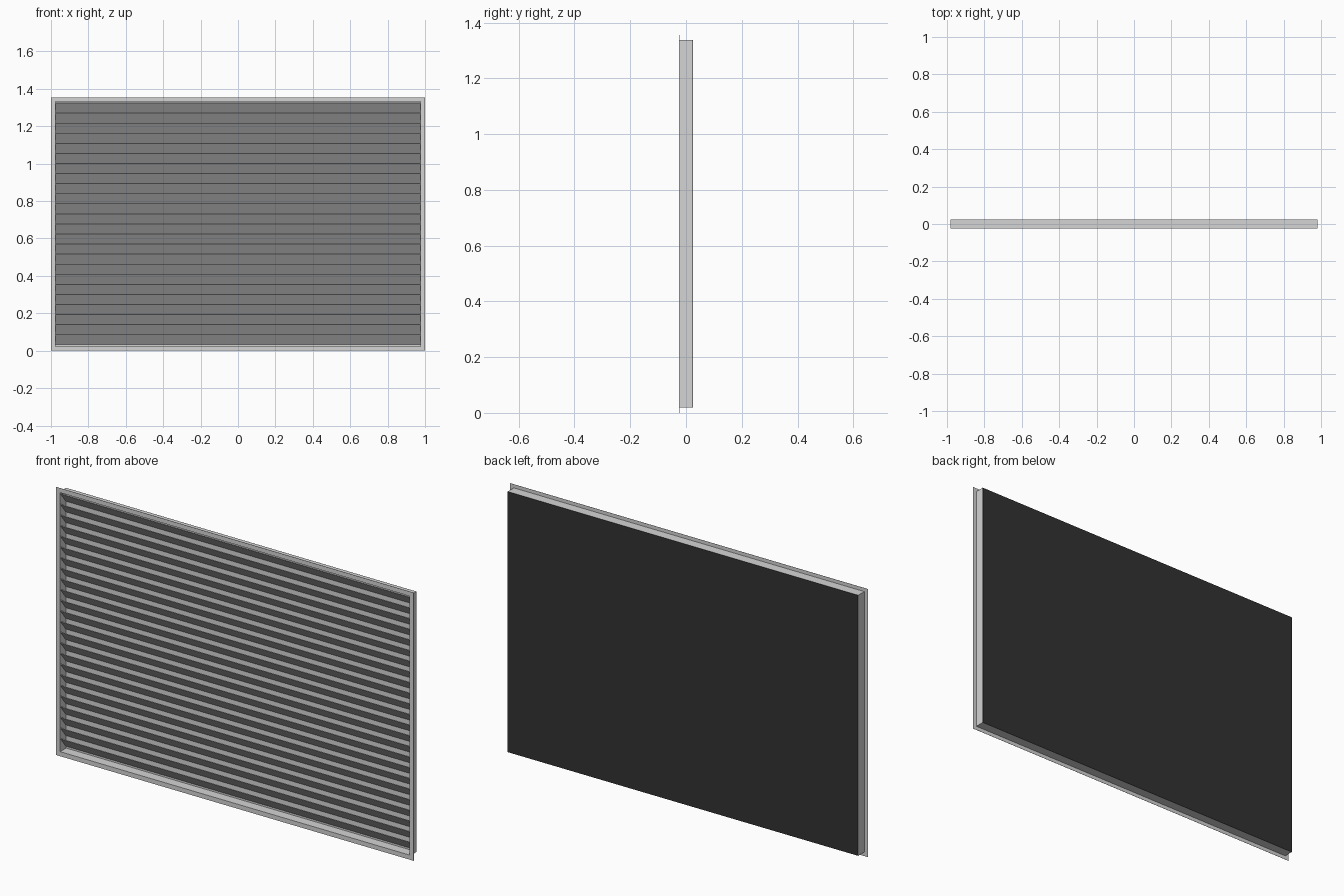
import bpy
import math

W, H = 1.0, 1.355              # half width and height of the flange
BW, B0, B1 = 0.98, 0.02, 1.337  # half width, bottom and top of the box
FRONT, BACK = -0.025, 0.025
T = 0.003                      # sheet thickness

cube = bpy.data.objects.get("Cube")
if cube:
    bpy.data.objects.remove(cube)


def material(name, value):
    m = bpy.data.materials.new(name)
    m.use_nodes = True
    colour = (value, value, value, 1)
    m.diffuse_color = colour
    m.node_tree.nodes["Principled BSDF"].inputs["Base Color"].default_value = colour
    return m


grey = material("light grey metal", 0.66)
dark = material("dark backing", 0.032)


def box(name, lo, hi, mat):
    size = [b - a for a, b in zip(lo, hi)]
    bpy.ops.mesh.primitive_cube_add(size=1, location=[(a + b) / 2 for a, b in zip(lo, hi)])
    ob = bpy.context.object
    ob.name = name
    ob.scale = size
    bpy.ops.object.transform_apply(location=False, rotation=False, scale=True)
    ob.data.materials.append(mat)
    return ob


def ring(name, half, low, high, border, y0, y1):
    """Rectangular frame made of two uprights and two rails."""
    for side, s in (("left", 1), ("right", -1)):
        a, b = sorted((s * half, s * (half - border)))
        box(f"{name}_{side}", (a, y0, low), (b, y1, high), grey)
    inner = half - border
    box(f"{name}_bottom", (-inner, y0, low), (inner, y1, low + border), grey)
    box(f"{name}_top", (-inner, y0, high - border), (inner, y1, high), grey)


# Thin face flange and the shallow box behind it
ring("flange", W, 0, H, W - BW + T, FRONT, FRONT + 0.001)
ring("box_wall", BW, B0, B1, T, FRONT + 0.001, BACK - 0.002)

# Light inner back of the box, with a dark sheet behind it
box("inner_back", (-BW, BACK - 0.002, B0), (BW, BACK - 0.001, B1), grey)
box("back_sheet", (-BW, BACK - 0.001, B0), (BW, BACK, B1), dark)

# Steep louvre slats, high at the front and low at the back
COUNT, FIRST, LAST = 24, 0.034, 1.326
PITCH = (LAST - FIRST) / COUNT
DEPTH = 0.042
RISE = PITCH - T / 2
LENGTH = math.hypot(DEPTH, RISE)
for i in range(COUNT):
    z = FIRST + PITCH * (i + 0.5)
    slat = box(f"slat_{i + 1}", (-BW + T, -LENGTH / 2, z - T / 2), (BW - T, LENGTH / 2, z + T / 2), grey)
    slat.rotation_euler.x = -math.atan2(RISE, DEPTH)
